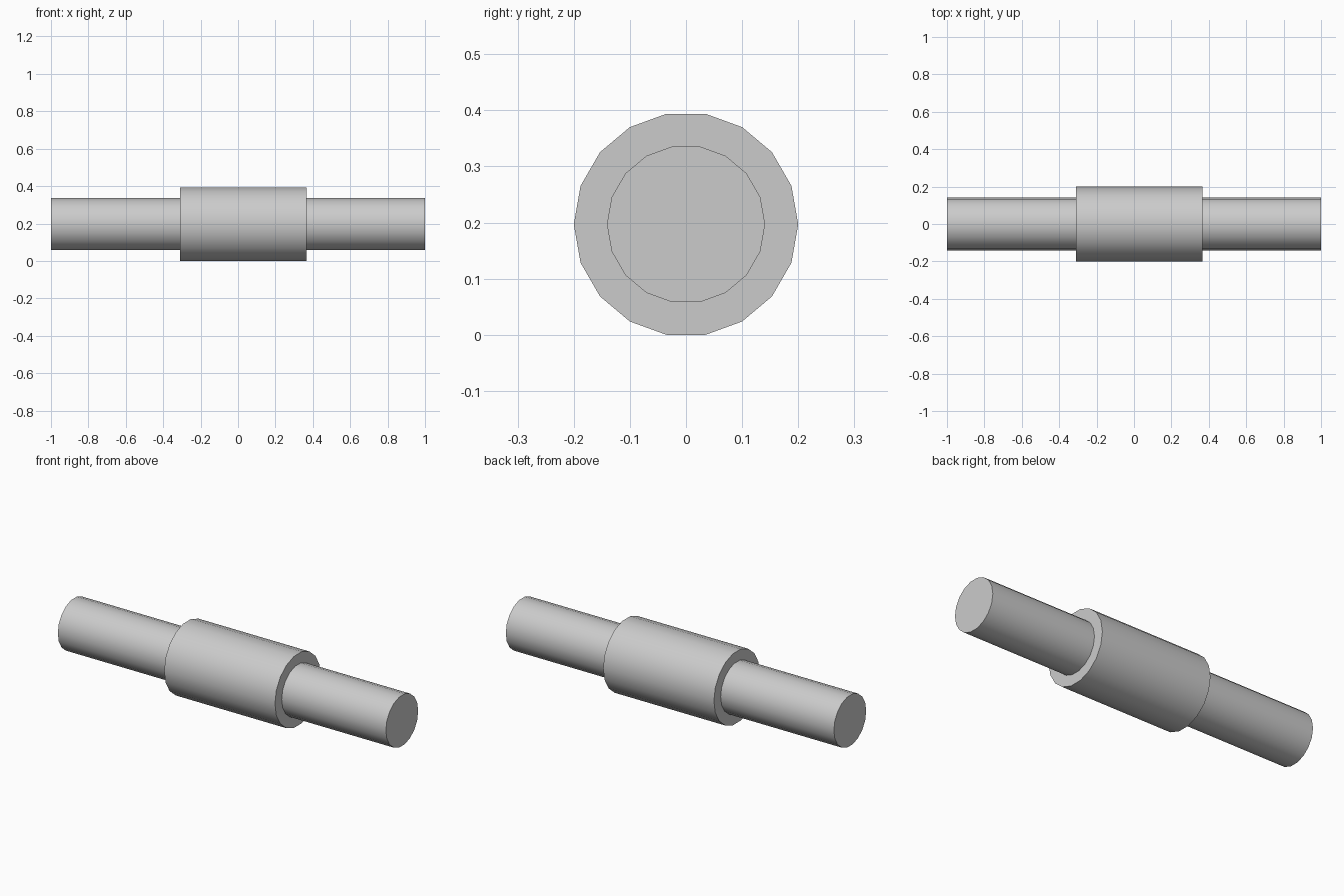
import bpy, math

if "Cube" in bpy.data.objects:
    bpy.data.objects.remove(bpy.data.objects["Cube"])

SIDES = 18
AXIS_Z = 0.2 * math.cos(math.pi / SIDES)  # flat of the sleeve rests on z = 0


def rod(name, radius, x0, x1):
    """Cylinder along x with corners on the +y / -y sides."""
    bpy.ops.mesh.primitive_cylinder_add(
        vertices=SIDES, radius=radius, depth=x1 - x0,
        location=((x0 + x1) / 2, 0, AXIS_Z), rotation=(0, math.pi / 2, 0))
    ob = bpy.context.object
    ob.name = name
    bpy.ops.object.transform_apply(location=False, rotation=True, scale=True)
    bpy.ops.object.shade_smooth_by_angle(angle=math.radians(30))
    return ob


# Long thin shaft running right through
rod("shaft", 0.141, -1.0, 1.0)
# Thicker sleeve, slightly off centre
rod("sleeve", 0.2, -0.31, 0.365)
